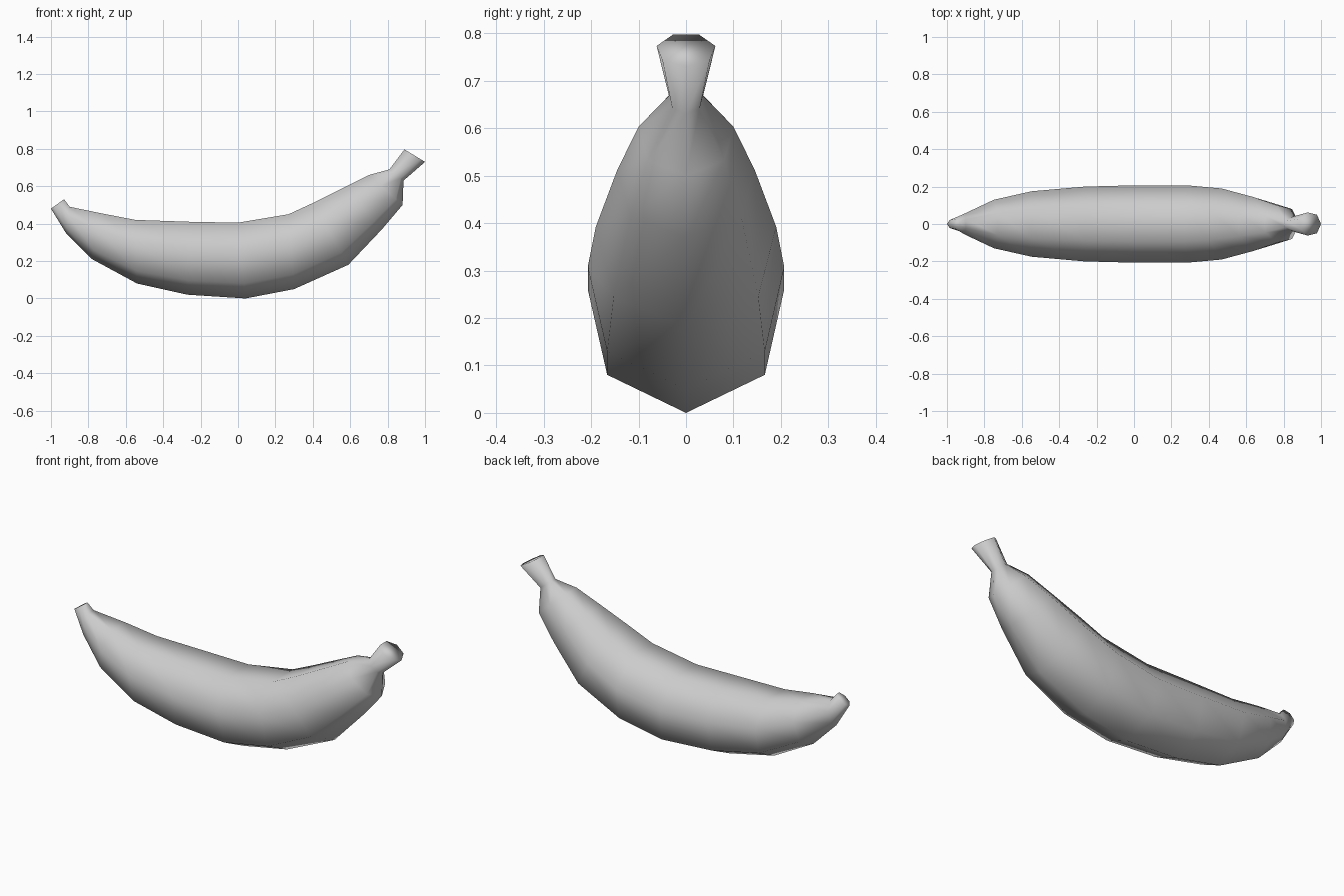
import bpy, bmesh
from math import sin, cos, tau

if "Cube" in bpy.data.objects:
    bpy.data.objects.remove(bpy.data.objects["Cube"])

# Stations along the fruit:
# underside (x, z), upper side (x, z), half width
rings = [
    (-1.00, .48, -.93, .53, .026),   # blossom tip
    (-.92, .35, -.90, .49, .055),
    (-.78, .21, -.73, .455, .13),
    (-.54, .08, -.55, .42, .175),
    (-.27, .02, -.26, .41, .20),
    (.04, .00, .00, .405, .207),
    (.30, .05, .27, .45, .207),
    (.59, .18, .40, .51, .19),
    (.77, .37, .56, .59, .145),
    (.88, .50, .70, .66, .10),       # shoulder
    (.885, .63, .81, .69, .036),     # neck
    (1.00, .73, .89, .797, .062),    # stem end
]
SIDES = 7

bm = bmesh.new()


def section(xb, zb, xt, zt, w):
    """Seven-sided section: one corner underneath, a flat side on top."""
    verts = []
    for i in range(SIDES):
        a = tau * i / SIDES
        t = (1 - cos(a)) / (1 + cos(tau / 14))
        y = w * sin(a) / cos(tau / 28)
        verts.append(bm.verts.new((xb + (xt - xb) * t, y, zb + (zt - zb) * t)))
    return verts


# Skin between neighbouring sections, then close the ends
loops = [section(*r) for r in rings]
for a, b in zip(loops, loops[1:]):
    for i in range(SIDES):
        j = (i + 1) % SIDES
        bm.faces.new((a[i], a[j], b[j], b[i]))
for end in (loops[0], loops[-1]):
    bm.faces.new(end)
for f in bm.faces:
    f.smooth = True
bmesh.ops.recalc_face_normals(bm, faces=bm.faces)

mesh = bpy.data.meshes.new("banana")
bm.to_mesh(mesh)
bm.free()
banana = bpy.data.objects.new("banana", mesh)
bpy.context.collection.objects.link(banana)
